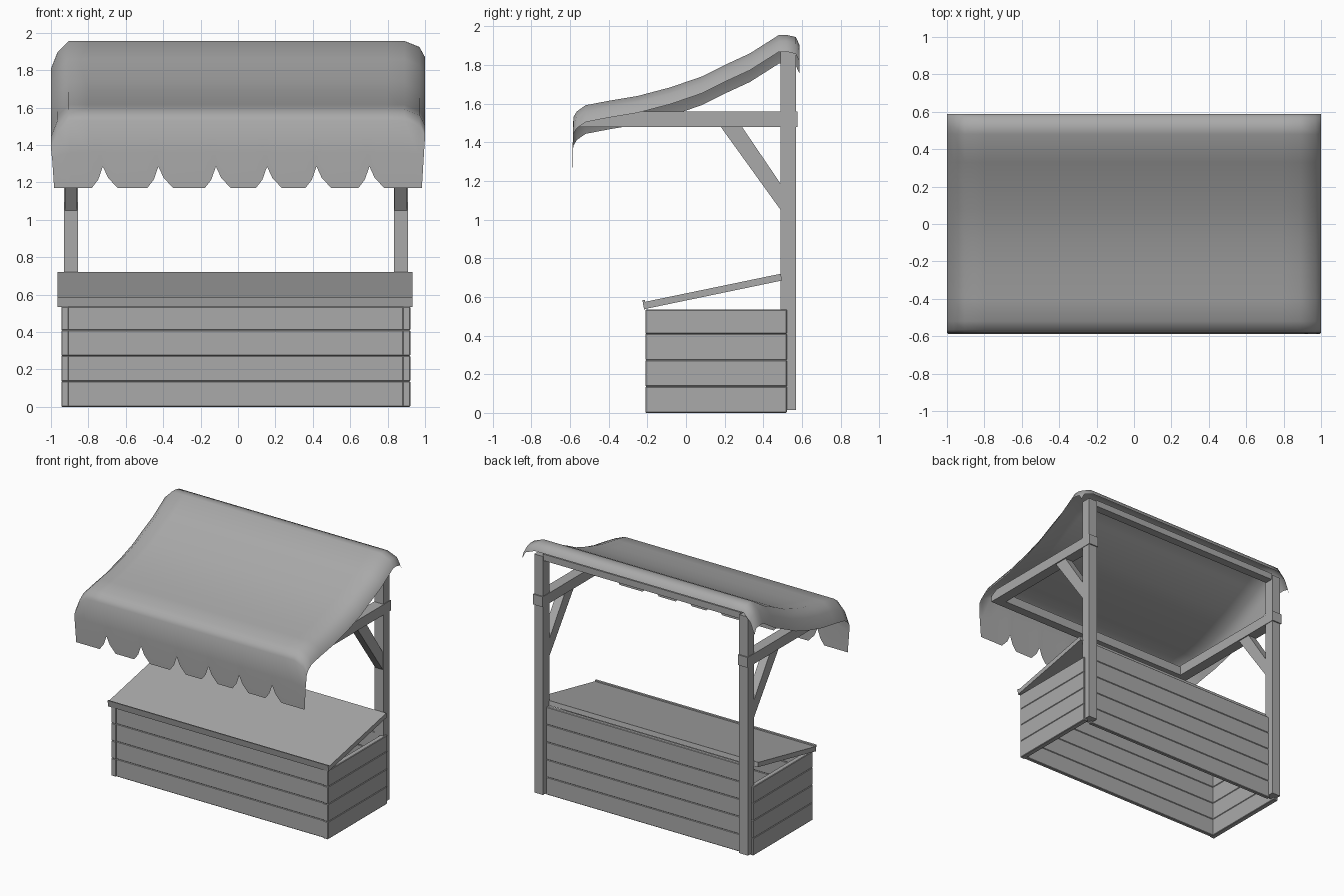
import bpy
import bmesh

cube = bpy.data.objects.get("Cube")
if cube:
    bpy.data.objects.remove(cube, do_unlink=True)

grey = bpy.data.materials.new("mid_grey")
grey.use_nodes = True
GREY = (0.4, 0.4, 0.4, 1)
grey.diffuse_color = GREY
grey.node_tree.nodes["Principled BSDF"].inputs["Base Color"].default_value = GREY


def finish(name, bm):
    bmesh.ops.recalc_face_normals(bm, faces=bm.faces)
    mesh = bpy.data.meshes.new(name)
    bm.to_mesh(mesh)
    bm.free()
    mesh.materials.append(grey)
    obj = bpy.data.objects.new(name, mesh)
    bpy.context.collection.objects.link(obj)
    return obj


def prism(name, outline, x0, x1):
    """Extrude a (y, z) outline from x0 to x1."""
    bm = bmesh.new()
    face = bm.faces.new([bm.verts.new((x0, y, z)) for y, z in outline])
    ext = bmesh.ops.extrude_face_region(bm, geom=[face])
    verts = [v for v in ext["geom"] if isinstance(v, bmesh.types.BMVert)]
    bmesh.ops.translate(bm, verts=verts, vec=(x1 - x0, 0, 0))
    return finish(name, bm)


def box(name, x0, x1, y0, y1, z0, z1, bevel=0):
    obj = prism(name, [(y0, z0), (y1, z0), (y1, z1), (y0, z1)], x0, x1)
    if bevel:
        mod = obj.modifiers.new("soft_edge", "BEVEL")
        mod.width = bevel
        mod.segments = 1
    return obj


# Posts, roof arms and diagonal braces on both sides
for side, x0 in (("right", -0.93), ("left", 0.833)):
    x1 = x0 + 0.075
    box(side + "_post", x0, x1, 0.49, 0.568, 0.015, 1.87)
    prism(side + "_roof_arm",
          [(-0.55, 1.48), (0.577, 1.48), (0.577, 1.56), (-0.49, 1.56), (-0.55, 1.525)],
          x0 - 0.004, x1 + 0.004)
    prism(side + "_brace",
          [(0.18, 1.48), (0.29, 1.48), (0.49, 1.185), (0.49, 1.05)],
          x0 + 0.005, x1 - 0.005)

# Cross beams joining the two sides
box("front_roof_beam", -0.86, 0.838, -0.55, -0.48, 1.48, 1.55)
box("back_roof_beam", -0.86, 0.838, 0.495, 0.56, 1.835, 1.885)

# Plank walls of the counter, open at top and bottom; neighbours meet in a groove
PITCH = 0.1365
GROOVE = 0.004
for row in range(5):
    z0 = row * PITCH
    z1 = min(z0 + PITCH, 0.682)
    box("back_plank", -0.87, 0.85, 0.492, 0.522, z0, z1, GROOVE)
    if row < 4:
        z1 = min(z1, 0.535)
        box("front_plank", -0.92, 0.9, -0.203, -0.173, z0, z1, GROOVE)
        box("right_side_plank", -0.945, -0.905, -0.21, 0.522, z0, z1, GROOVE)
        box("left_side_plank", 0.88, 0.921, -0.21, 0.522, z0, z1, GROOVE)

# Sloping counter top with a small front lip
prism("counter_top", [(-0.215, 0.537), (0.497, 0.685), (0.49, 0.72), (-0.22, 0.573)],
      -0.965, 0.933)
prism("counter_lip", [(-0.217, 0.535), (-0.205, 0.538), (-0.213, 0.583), (-0.226, 0.585)],
      -0.965, 0.933)

# Cloth canopy: a profile swept across x, drooping at the ends, scalloped in front
profile = [(0.587, 1.905), (0.568, 1.945), (0.52, 1.956), (0.48, 1.955), (0.33, 1.86),
           (0.2, 1.8), (0.08, 1.74), (-0.08, 1.685), (-0.25, 1.64), (-0.4, 1.615),
           (-0.52, 1.592), (-0.565, 1.56), (-0.583, 1.53)]
notches = [-0.735, -0.433, -0.12, 0.158, 0.427, 0.715]
notch_shape = [(-0.06, 0), (-0.025, 0.045), (0, 0.115), (0.028, 0.055), (0.08, 0)]

# Each column: x, droop of the cloth, height of the cut in the hem
columns = [(-1.0, 0.148, 0), (-0.965, 0.06, 0), (-0.905, 0, 0)]
for centre in notches:
    columns += [(centre + dx, 0, dz) for dx, dz in notch_shape]
columns += [(0.89, 0, 0), (0.97, 0.032, 0), (1.0, 0.087, 0)]

bm = bmesh.new()
grid = []
for x, droop, cut in columns:
    line = [bm.verts.new((x, y, z - droop)) for y, z in profile]
    line.append(bm.verts.new((x * 0.993, -0.587, 1.36 - droop * 0.3)))
    line.append(bm.verts.new((x * 0.983, -0.584, 1.17 + cut)))
    grid.append(line)
for a, b in zip(grid, grid[1:]):
    for i in range(len(a) - 1):
        bm.faces.new((a[i], a[i + 1], b[i + 1], b[i]))
canopy = finish("canopy", bm)
for poly in canopy.data.polygons:
    poly.use_smooth = True
# Cloth faces outward
if sum(p.normal.z * p.area for p in canopy.data.polygons) < 0:
    canopy.data.flip_normals()
